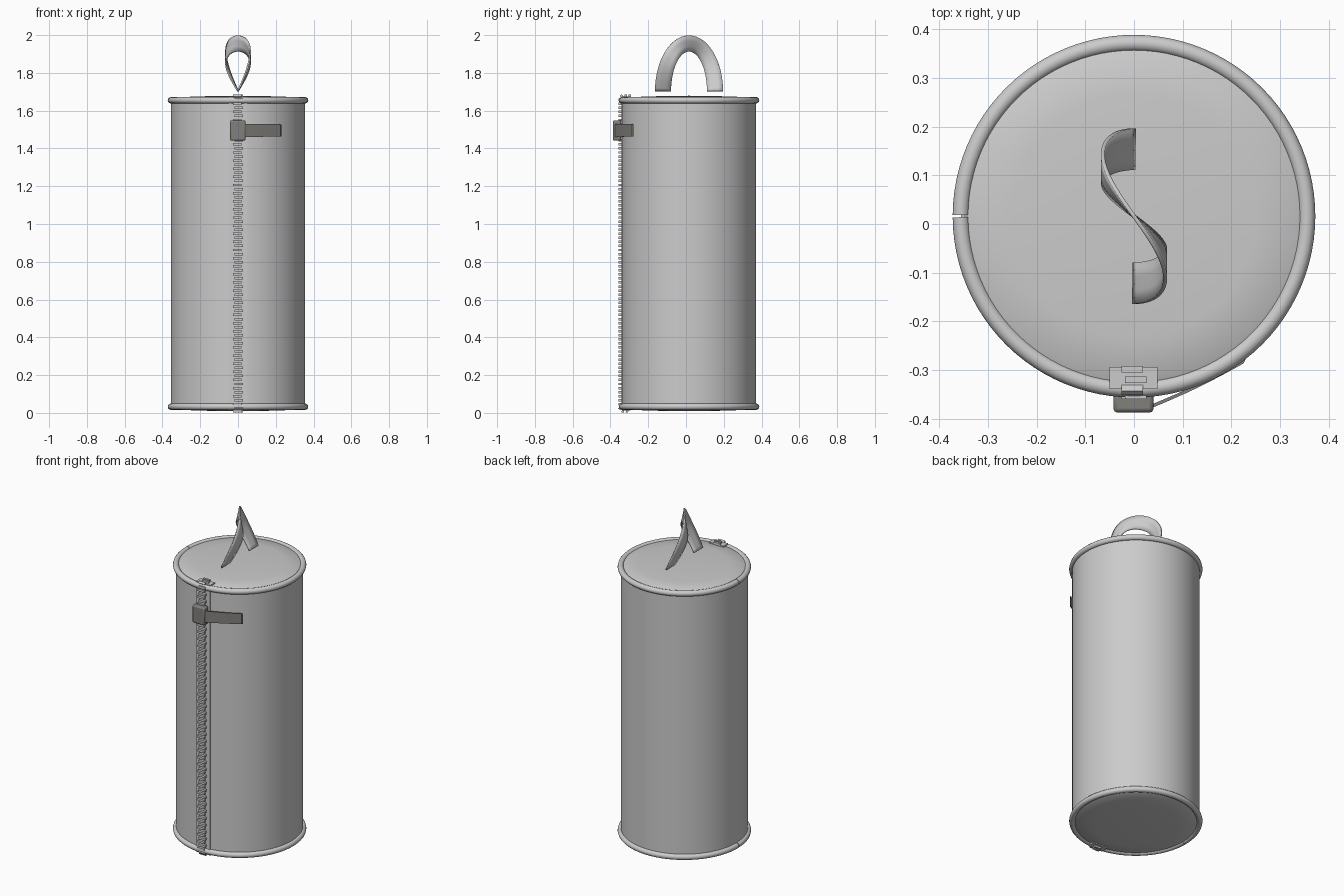
import bpy, bmesh, math
from mathutils import Vector, Matrix

cube = bpy.data.objects.get("Cube")
if cube:
    bpy.data.objects.remove(cube, do_unlink=True)

CY = 0.016      # axis of the bag in y
R = 0.355       # bag radius
TOP, BOTTOM = 1.655, 0.033


def material(name, rgb):
    m = bpy.data.materials.new(name)
    m.use_nodes = True
    m.diffuse_color = (*rgb, 1)
    m.node_tree.nodes["Principled BSDF"].inputs["Base Color"].default_value = (*rgb, 1)
    return m


fabric = material("light grey fabric", (0.6, 0.6, 0.6))
metal = material("dark grey metal", (0.22, 0.215, 0.2))


def finish(name, bm, mat, bevel=0, smooth=True):
    bmesh.ops.recalc_face_normals(bm, faces=bm.faces)
    mesh = bpy.data.meshes.new(name)
    bm.to_mesh(mesh)
    bm.free()
    obj = bpy.data.objects.new(name, mesh)
    bpy.context.collection.objects.link(obj)
    mesh.materials.append(mat)
    if bevel:
        mod = obj.modifiers.new("bevel", "BEVEL")
        mod.width, mod.segments = bevel, 2
    if smooth:
        bpy.ops.object.select_all(action="DESELECT")
        obj.select_set(True)
        bpy.context.view_layer.objects.active = obj
        bpy.ops.object.shade_smooth_by_angle(angle=math.radians(35))
    return obj


def add_box(bm, centre, size, tilt=0):
    mat = (Matrix.Translation(centre) @ Matrix.Rotation(tilt, 4, "X")
           @ Matrix.Diagonal((*size, 1)))
    bmesh.ops.create_cube(bm, size=1, matrix=mat)


def box(name, centre, size, mat, bevel=0):
    bm = bmesh.new()
    add_box(bm, centre, size)
    return finish(name, bm, mat, bevel)


def grid_skin(bm, rings, closed):
    """Join successive rows of points with quads."""
    rows = [[bm.verts.new(p) for p in ring] for ring in rings]
    n = len(rows[0])
    for a, b in zip(rows, rows[1:]):
        for j in range(n if closed else n - 1):
            k = (j + 1) % n
            bm.faces.new((a[j], a[k], b[k], b[j]))
    return rows


# Bag shell with gently domed ends, turned from a profile
profile = [(0.002, 0.009), (0.12, 0.010), (0.25, 0.014), (0.335, 0.021), (R, BOTTOM),
           (R, TOP), (0.335, 1.667), (0.25, 1.674), (0.12, 1.678), (0.002, 1.679)]
angles = [math.tau * i / 96 for i in range(96)]
bm = bmesh.new()
rows = grid_skin(bm, [[(r * math.cos(a), CY + r * math.sin(a), z) for a in angles]
                      for r, z in profile], True)
bm.faces.new(rows[0])
bm.faces.new(rows[-1])
finish("bag_body", bm, fabric)

# Piping around both ends, with a small joint on one side
for name, z in (("top_piping", TOP), ("bottom_piping", BOTTOM)):
    bm = bmesh.new()
    rings = []
    gap = 0.006
    for i in range(97):
        a = math.pi + gap + (math.tau - 2 * gap) * i / 96
        ring = []
        for j in range(12):
            t = math.tau * j / 12
            r = R + 0.017 * math.cos(t)
            ring.append((r * math.cos(a), CY + r * math.sin(a), z + 0.017 * math.sin(t)))
        rings.append(ring)
    rows = grid_skin(bm, rings, True)
    bm.faces.new(rows[0])
    bm.faces.new(rows[-1])
    finish(name, bm, fabric)

# Zip tape: long front strip and a short tab on each end
box("zip_tape_front", (0, -0.335, 0.845), (0.096, 0.014, 1.60), fabric)
for name, z in (("zip_tape_top", 1.671), ("zip_tape_bottom", 0.017)):
    box(name, (-0.001, -0.316, z), (0.098, 0.046, 0.010), fabric)

# Zip teeth spaced along a path wrapping over both ends
path = [Vector((0, y, z)) for y, z in
        ((-0.298, 1.678), (-0.338, 1.678), (-0.350, 1.664),
         (-0.350, 0.026), (-0.338, 0.011), (-0.298, 0.009))]
bm = bmesh.new()
pitch, carry, count = 0.0215, 0.0, 0
for a, b in zip(path, path[1:]):
    step = b - a
    d = carry
    while d < step.length:
        p = a + step * (d / step.length)
        p.x = 0.004 if count % 2 else -0.004
        add_box(bm, p, (0.044, 0.013, 0.017), math.atan2(step.z, step.y))
        d += pitch
        count += 1
    carry = d - step.length
finish("zip_teeth", bm, fabric)

# Zip slider
box("zip_slider", (-0.001, -0.365, 1.495), (0.082, 0.044, 0.108), metal, 0.008)

# Pull tab trailing around the bag, slightly bowed
bm = bmesh.new()
rings = []
for i in range(9):
    t = i / 8
    x = 0.035 + 0.19 * t
    y = -0.378 + 0.092 * t - 0.004 * math.sin(math.pi * t)
    lo, hi = 1.460 + 0.004 * t, 1.530 - 0.002 * t
    rings.append([(x, y, lo), (x, y, hi), (x + 0.004, y + 0.009, hi), (x + 0.004, y + 0.009, lo)])
rows = grid_skin(bm, rings, True)
bm.faces.new(rows[0])
bm.faces.new(rows[-1])
finish("zip_pull", bm, metal)

# Twisted ribbon carrying loop
bm = bmesh.new()
rings = []
for i in range(49):
    a = math.pi * i / 48
    x = -0.064 * math.sin(2 * a)
    rings.append([(x, CY + (0.095 + 0.085 * w) * math.cos(a),
                   1.703 + (0.210 + 0.085 * w) * math.sin(a)) for w in (0, 0.33, 0.67, 1)])
grid_skin(bm, rings, False)
loop = finish("carry_loop", bm, fabric)
thick = loop.modifiers.new("thickness", "SOLIDIFY")
thick.thickness, thick.offset = 0.008, 0
